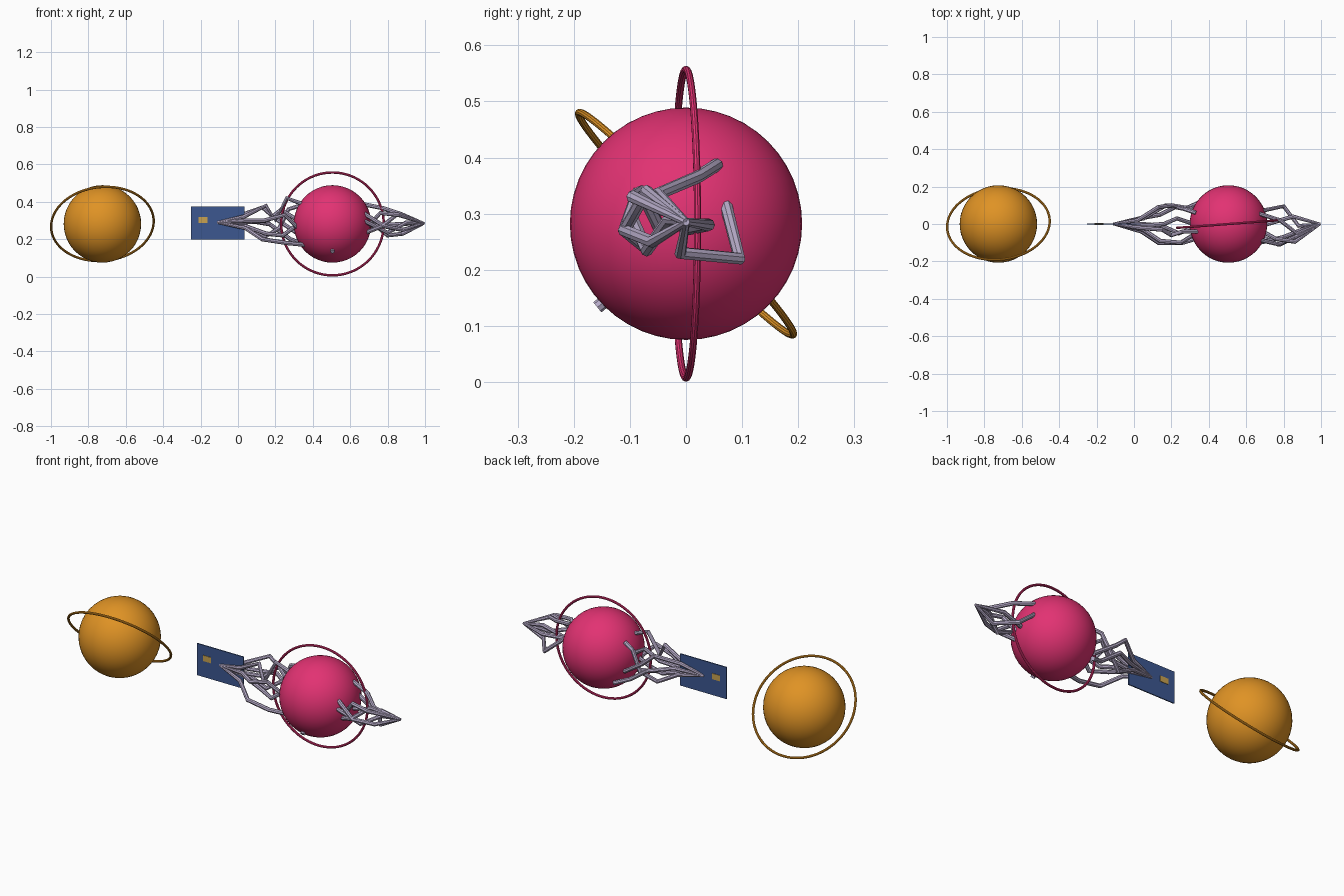
import bpy, math
from mathutils import Matrix

if "Cube" in bpy.data.objects:
    bpy.data.objects.remove(bpy.data.objects["Cube"])


def material(name, rgb):
    m = bpy.data.materials.new(name)
    m.diffuse_color = (*rgb, 1)
    m.use_nodes = True
    m.node_tree.nodes["Principled BSDF"].inputs["Base Color"].default_value = m.diffuse_color
    return m


ORANGE = material("orange", (0.74, 0.29, 0.018))
PINK = material("magenta pink", (0.76, 0.032, 0.17))
LILAC = material("lilac grey", (0.47, 0.41, 0.58))
BLUE = material("card blue", (0.045, 0.095, 0.28))
GOLD = material("chip gold", (0.58, 0.36, 0.08))


def finish(name, mat, smooth=True):
    ob = bpy.context.object
    ob.name = name
    ob.data.materials.clear()
    ob.data.materials.append(mat)
    if smooth:
        bpy.ops.object.shade_smooth_by_angle(angle=math.radians(35))
    return ob


def planet(name, x, mat, tilt):
    # ball with a thin upright ring turned slightly, then tilted about x
    bpy.ops.mesh.primitive_uv_sphere_add(segments=48, ring_count=24, radius=0.207,
                                         location=(x, 0, 0.282))
    finish(name + "_ball", mat)
    bpy.ops.mesh.primitive_torus_add(major_segments=72, minor_segments=10,
                                     major_radius=0.275, minor_radius=0.0065)
    ring = finish(name + "_ring", mat)
    ring.matrix_world = (Matrix.Translation((x, 0, 0.282))
                         @ Matrix.Rotation(math.radians(tilt), 4, 'X')
                         @ Matrix.Rotation(math.radians(4.3), 4, 'Z')
                         @ Matrix.Rotation(math.radians(90), 4, 'X'))


def box(name, size, loc, mat):
    bpy.ops.mesh.primitive_cube_add(size=1, location=loc)
    ob = finish(name, mat, False)
    ob.scale = size


def tendrils(name, tip, paths):
    # bent tubes that all start, narrowed, at one tip
    cu = bpy.data.curves.new(name, 'CURVE')
    cu.dimensions = '3D'
    cu.bevel_depth = 0.0115
    cu.bevel_resolution = 2
    cu.use_fill_caps = True
    for path in paths:
        pts = ([tip] if tip else []) + list(path)
        sp = cu.splines.new('POLY')
        sp.points.add(len(pts) - 1)
        for p, co in zip(sp.points, pts):
            p.co = (*co, 1)
        if tip:
            sp.points[0].radius = 0.6
    ob = bpy.data.objects.new(name, cu)
    bpy.context.collection.objects.link(ob)
    bpy.ops.object.select_all(action='DESELECT')
    ob.select_set(True)
    bpy.context.view_layer.objects.active = ob
    bpy.ops.object.convert(target='MESH')
    finish(name, LILAC)


# ringed balls
planet("orange", -0.725, ORANGE, 44)
planet("pink", 0.505, PINK, 0)

# flat card with a chip showing on both faces
box("card", (0.285, 0.006, 0.176), (-0.108, 0, 0.287), BLUE)
box("card_chip", (0.05, 0.011, 0.032), (-0.187, 0, 0.304), GOLD)

# tubes running from the card to the pink ball
tendrils("card_side_tendrils", (-0.11, 0, 0.29), [
    [(.02, .02, .33), (.13, .09, .37), (.20, .10, .31), (.32, .08, .23)],
    [(.03, -.02, .32), (.15, -.03, .38), (.20, -.06, .30), (.26, -.04, .42), (.34, -.04, .39)],
    [(.03, .03, .27), (.14, .05, .21), (.22, .09, .26), (.27, .08, .36), (.33, .06, .38)],
    [(.04, -.04, .26), (.13, -.10, .20), (.26, -.10, .18), (.36, -.07, .17)],
    [(.03, -.01, .29), (.16, 0, .30), (.23, .03, .36), (.32, 0, .30)],
    [(.05, -.03, .30), (.14, -.09, .30), (.25, -.10, .33), (.33, -.05, .25)],
    [(.05, .03, .30), (.17, .10, .28), (.28, .085, .20), (.36, .12, .17)],
    [(.04, 0, .27), (.15, -.01, .23), (.24, -.05, .22), (.32, -.02, .28)],
])

# tubes gathering to a point beyond the pink ball
tendrils("outer_tendrils", (0.995, 0, 0.285), [
    [(.87, -.05, .335), (.78, .02, .365), (.67, .055, .387)],
    [(.88, -.01, .23), (.80, .095, .22), (.68, .07, .32)],
    [(.86, -.07, .34), (.77, -.11, .27), (.67, -.06, .23)],
    [(.86, -.095, .33), (.76, -.08, .34), (.67, -.03, .24)],
    [(.88, -.06, .25), (.78, -.11, .27), (.67, -.085, .34)],
    [(.90, -.03, .29), (.80, -.07, .235), (.67, -.10, .30)],
    [(.85, .04, .28), (.68, -.01, .27)],
])

# short tube end poking out of the front of the pink ball
tendrils("front_stub", None, [[(.505, -.10, .18), (.505, -.158, .133)]])
